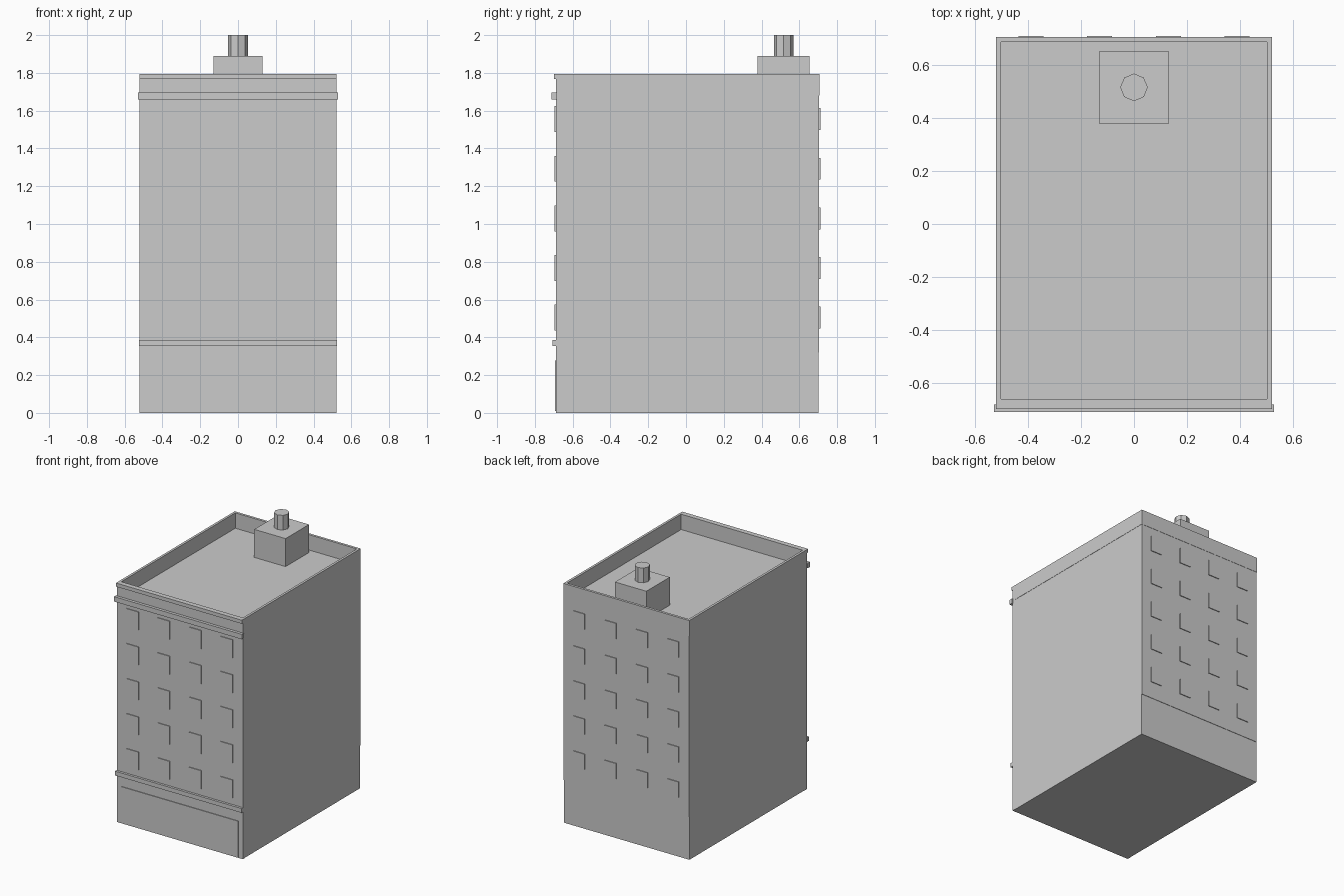
import bpy
import bmesh
from mathutils import Matrix, Vector

old = bpy.data.objects.get("Cube")
if old:
    bpy.data.objects.remove(old, do_unlink=True)

# Single plain grey for the whole building
grey = bpy.data.materials.new("light_grey")
grey.use_nodes = True
GREY = (0.6, 0.6, 0.6, 1)
grey.diffuse_color = GREY
grey.node_tree.nodes["Principled BSDF"].inputs["Base Color"].default_value = GREY


def finish(name, bm):
    mesh = bpy.data.meshes.new(name)
    bm.to_mesh(mesh)
    bm.free()
    mesh.materials.append(grey)
    obj = bpy.data.objects.new(name, mesh)
    bpy.context.collection.objects.link(obj)
    return obj


def add_box(bm, x, y, z):
    """Add a box spanning the given (low, high) ranges."""
    spans = (x, y, z)
    centre = Vector([(lo + hi) / 2 for lo, hi in spans])
    size = [hi - lo for lo, hi in spans]
    bmesh.ops.create_cube(bm, size=1, matrix=Matrix.Translation(centre) @ Matrix.Diagonal((*size, 1)))


def box(name, x, y, z):
    bm = bmesh.new()
    add_box(bm, x, y, z)
    return finish(name, bm)


def both(half):
    return (-half, half)


HALF, FRONT, BACK = 0.52, -0.688, 0.705
ROOF, TOP = 1.68, 1.795

# Main block, with the upper back wall standing slightly proud of the ground floor
box("ground_floor", both(HALF), (FRONT, BACK - 0.003), (0, 0.32))
box("upper_floors", both(HALF), (FRONT, BACK), (0.32, ROOF))

# Front facade slab, a hair wider than the block
box("front_facade", both(HALF + 0.002), (FRONT - 0.001, FRONT + 0.03), (0, ROOF))

# Parapet walls around the sunken roof
bm = bmesh.new()
outer = HALF + 0.002
inner = 0.504
y_in = (-0.662, 0.688)
for side in (-1, 1):
    add_box(bm, sorted((side * inner, side * outer)), (FRONT - 0.001, BACK + 0.002), (ROOF, TOP))
add_box(bm, both(inner), (FRONT - 0.001, y_in[0]), (ROOF, TOP))
add_box(bm, both(inner), (y_in[1], BACK + 0.002), (ROOF, TOP))
finish("parapet", bm)

# Horizontal mouldings on the front
box("parapet_cap", both(outer), (-0.7, FRONT), (1.768, TOP))
box("upper_cornice", both(0.53), (-0.711, FRONT + 0.005), (1.658, 1.695))
box("lower_cornice", both(0.525), (-0.707, FRONT + 0.005), (0.355, 0.387))

# Shopfront panel on the ground floor
box("shopfront_panel", both(0.487), (-0.694, FRONT), (0.01, 0.277))


def windows(name, y, width, height):
    """Grid of thin window plates: four columns by five storeys."""
    bm = bmesh.new()
    for storey in range(5):
        z = 0.505 + storey * 0.2625
        for column in range(4):
            x = (column - 1.5) * 0.26
            add_box(bm, (x - width / 2, x + width / 2), y,
                    (z - height / 2, z + height / 2))
    return finish(name, bm)


windows("front_windows", (-0.695, FRONT), 0.1, 0.137)
windows("back_windows", (BACK - 0.002, 0.711), 0.095, 0.116)

# Chimney stack with an octagonal flue
box("chimney_stack", both(0.13), (0.378, 0.655), (ROOF, 1.89))
bm = bmesh.new()
bmesh.ops.create_cone(bm, cap_ends=True, segments=8, radius1=0.052, radius2=0.052,
                      depth=0.11, matrix=Matrix.Translation((0, 0.517, 1.945)))
finish("chimney_flue", bm)
